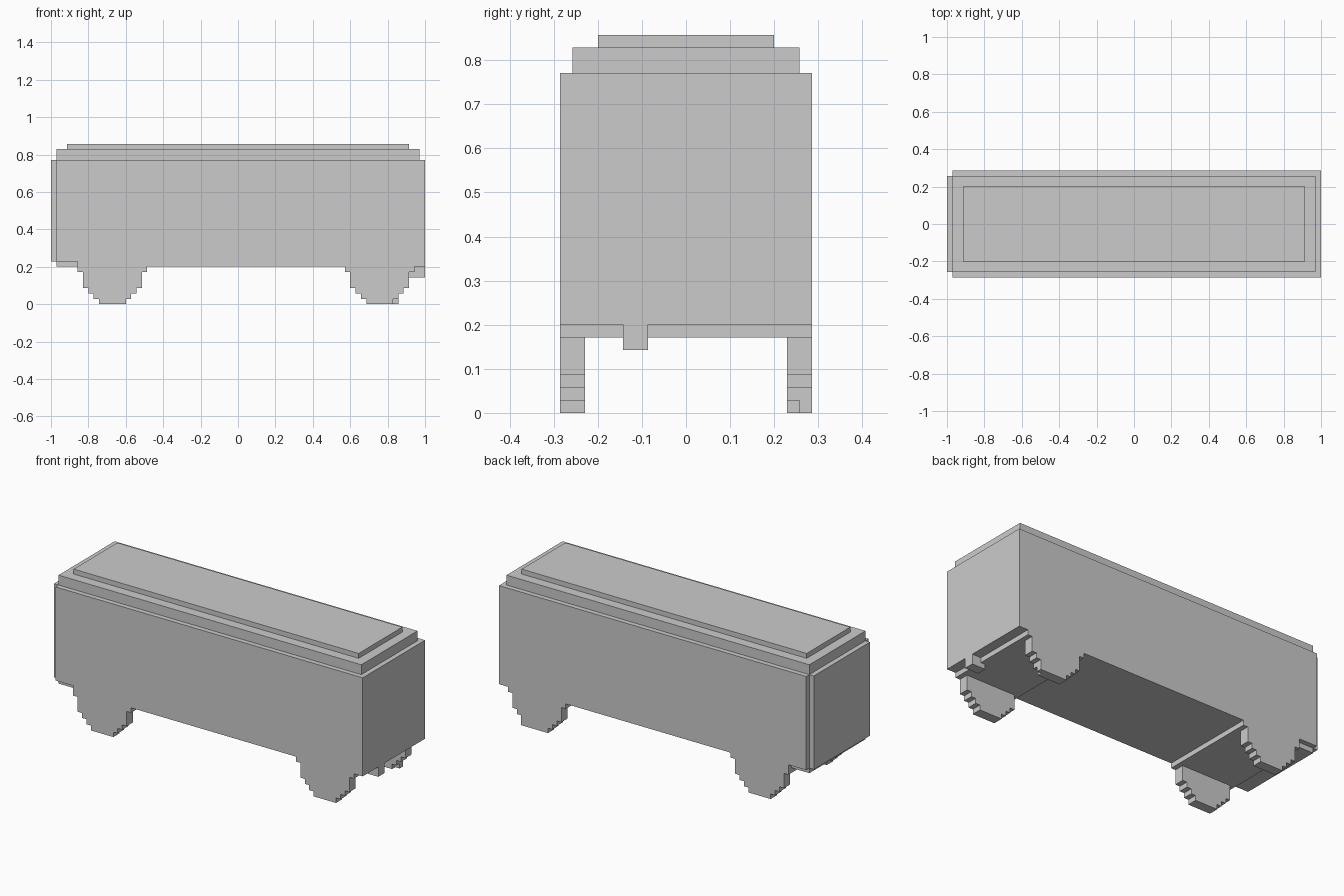
import bpy, bmesh

if "Cube" in bpy.data.objects:
    bpy.data.objects.remove(bpy.data.objects["Cube"])

V = 1 / 35  # size of one block


def prism(name, profile, y0, y1):
    """Extrude an x-z outline (in blocks, counter-clockwise) from y0 to y1."""
    bm = bmesh.new()
    face = bm.faces.new([bm.verts.new((x * V, y0 * V, z * V)) for x, z in profile])
    ext = bmesh.ops.extrude_face_region(bm, geom=[face], use_keep_orig=True)
    verts = [g for g in ext["geom"] if isinstance(g, bmesh.types.BMVert)]
    bmesh.ops.translate(bm, verts=verts, vec=(0, (y1 - y0) * V, 0))
    bmesh.ops.recalc_face_normals(bm, faces=bm.faces[:])
    mesh = bpy.data.meshes.new(name)
    bm.to_mesh(mesh)
    bm.free()
    ob = bpy.data.objects.new(name, mesh)
    bpy.context.collection.objects.link(ob)
    return ob


def box(name, x0, x1, y0, y1, z0, z1):
    return prism(name, [(x0, z0), (x1, z0), (x1, z1), (x0, z1)], y0, y1)


# Body with lowered floor above both axles
prism("body", [(-34, 8), (-30, 8), (-30, 6), (-17, 6), (-17, 7), (20, 7), (20, 6),
               (33, 6), (33, 7), (35, 7), (35, 27), (-34, 27)], -10, 10)

# End panel and recessed underside beneath it
box("end_panel", -35, -34, -9, 9, 8, 27)
box("end_underside", -34, -30, -9, 9, 7, 8)

# Stepped roof
box("roof_lower", -34, 34, -9, 9, 27, 29)
box("roof_upper", -32, 32, -7, 7, 29, 30)

# Stepped wheels: (half width, top height) of each row
rows = [(2.5, 1), (3.5, 2), (4.5, 3), (5.5, 6)]
for end, cx in (("left", -23.5), ("right", 26.5)):
    right, z = [], 0
    for w, top in rows:
        right += [(w, z), (w, top)]
        z = top
    outline = [(cx + x, z) for x, z in right] + [(cx - x, z) for x, z in reversed(right)]
    for side, y0 in (("front", -10), ("back", 8)):
        prism(f"{side}_{end}_wheel", outline, y0, y0 + 2)

# Small block on the back right wheel
box("wheel_block", 29, 30, 9, 10, 0, 1)

# Exhaust pipe under the right end
prism("exhaust", [(32, 5), (35, 5), (35, 7), (33, 7), (33, 6), (32, 6)], -5, -3)
